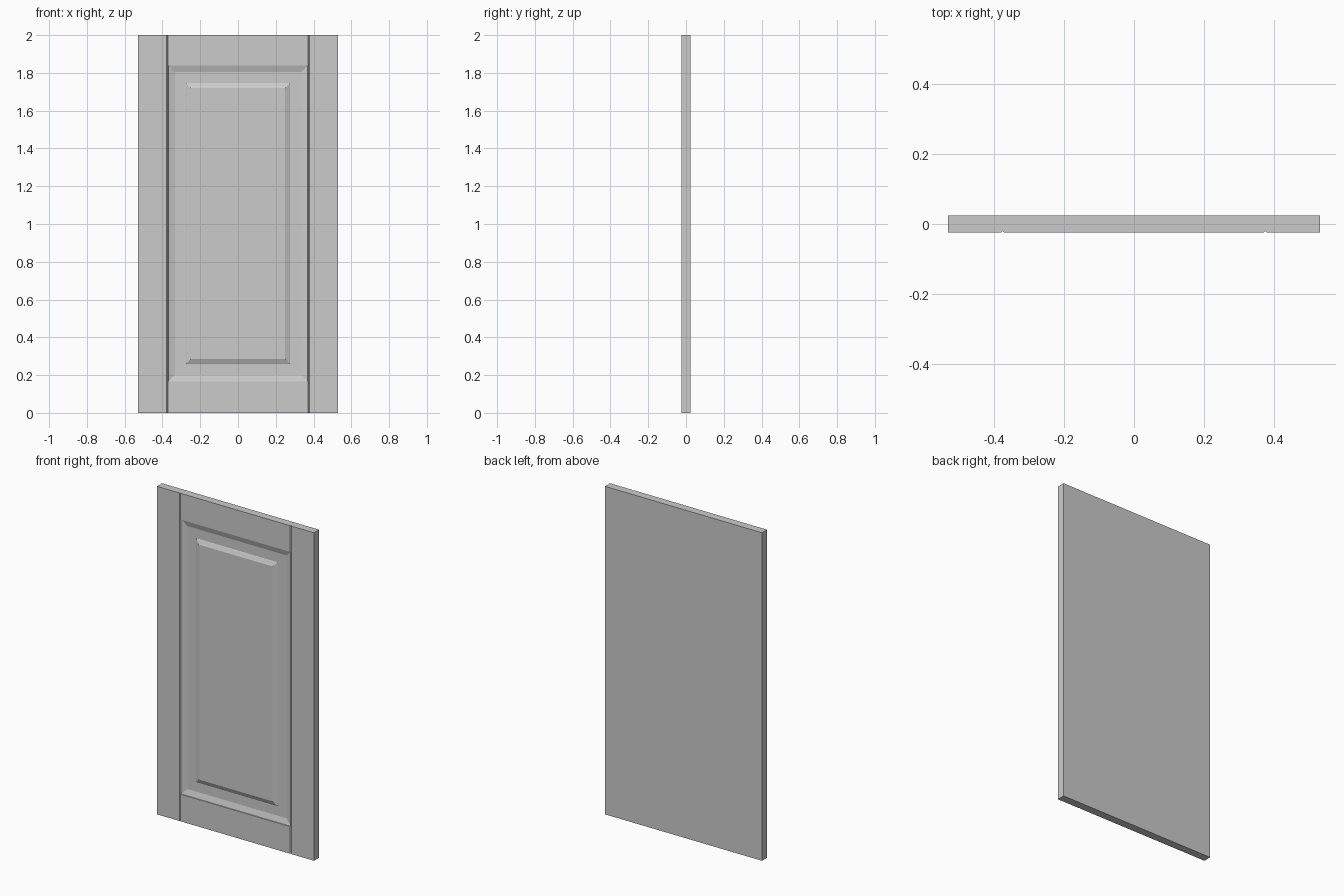
import bpy, bmesh

if "Cube" in bpy.data.objects:
    bpy.data.objects.remove(bpy.data.objects["Cube"])

HX, HY, H = 0.53, 0.0245, 2.0            # half width, half thickness, height
OX, OZ0, OZ1 = 0.37, 0.165, 1.84         # panel opening


def make_object(name, bm):
    bmesh.ops.recalc_face_normals(bm, faces=bm.faces)
    me = bpy.data.meshes.new(name)
    bm.to_mesh(me)
    bm.free()
    ob = bpy.data.objects.new(name, me)
    bpy.context.collection.objects.link(ob)
    return ob


def ring(bm, hx, z0, z1, y):
    return [bm.verts.new((x, y, z)) for x, z in ((-hx, z0), (hx, z0), (hx, z1), (-hx, z1))]


def bridge(bm, a, b):
    for i in range(len(a)):
        j = (i + 1) % len(a)
        bm.faces.new((a[i], a[j], b[j], b[i]))


# door: nested rectangular loops from the back, over the frame, into the raised panel
bm = bmesh.new()
rings = [ring(bm, HX, 0, H, HY), ring(bm, HX, 0, H, -HY)]
# inset from the opening edge, depth below the frame face
profile = [(0, 0), (0.001, 0.004), (0.036, 0.015), (0.094, 0.015),
           (0.097, 0.013), (0.117, 0.004), (0.121, 0.002)]
for inset, depth in profile:
    rings.append(ring(bm, OX - inset, OZ0 + inset, OZ1 - inset, -HY + depth))
for a, b in zip(rings, rings[1:]):
    bridge(bm, a, b)
bm.faces.new(rings[0])
bm.faces.new(rings[-1])
door = make_object("cabinet_door", bm)

# V groove cutters along the joints between stiles and rails
bm = bmesh.new()
for cx in (-0.374, 0.374):
    tri = ((cx - 0.006, -HY - 0.0015), (cx + 0.006, -HY - 0.0015), (cx, -HY + 0.0045))
    low, high = ([bm.verts.new((x, y, z)) for x, y in tri] for z in (-0.1, H + 0.1))
    bridge(bm, low, high)
    bm.faces.new(low)
    bm.faces.new(high)
cutter = make_object("joint_groove_cutter", bm)
cutter.hide_render = True
cutter.display_type = 'WIRE'

mod = door.modifiers.new("joint_grooves", 'BOOLEAN')
mod.operation = 'DIFFERENCE'
mod.solver = 'EXACT'
mod.object = cutter
